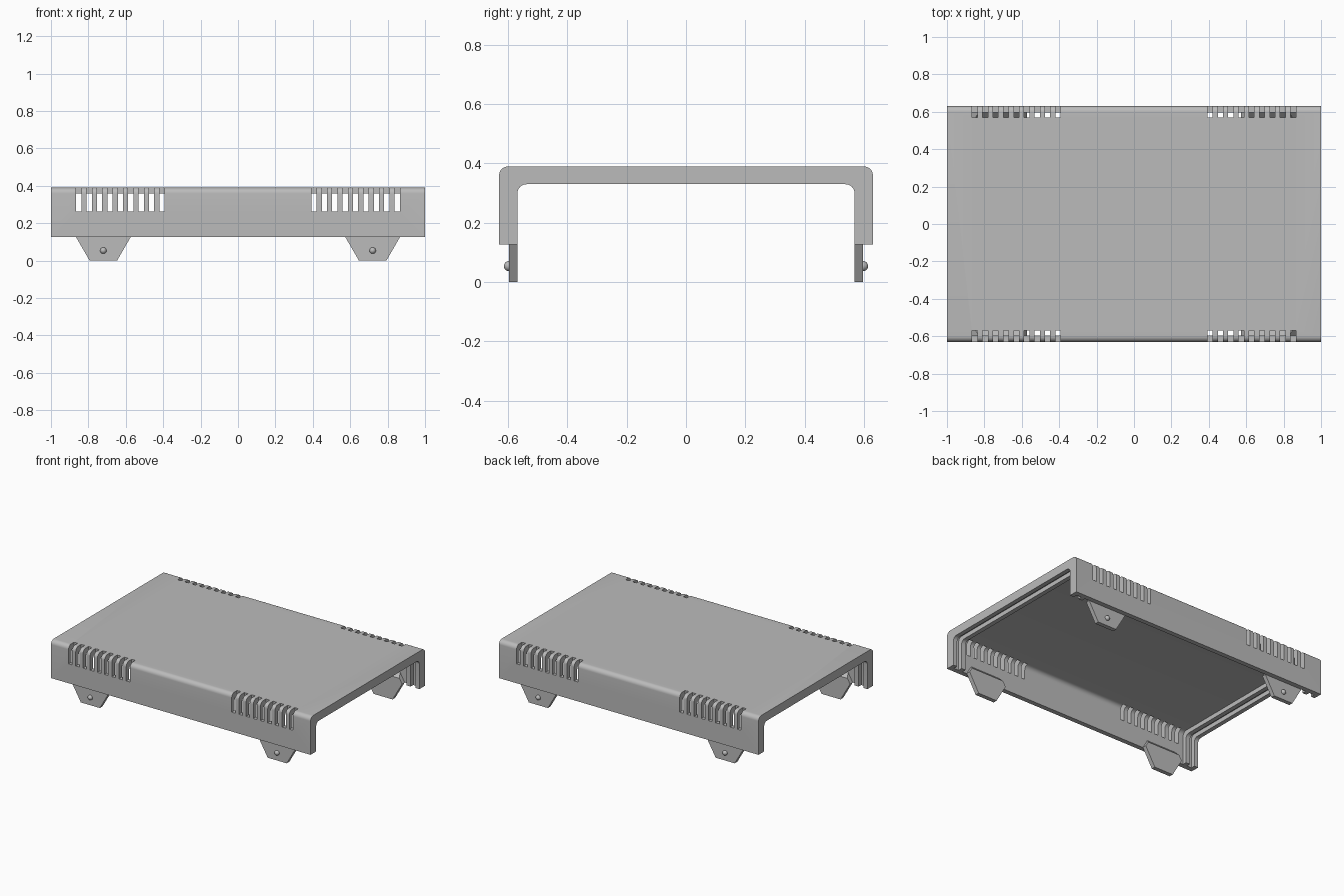
import bpy, bmesh, math
from mathutils import Vector

if "Cube" in bpy.data.objects:
    bpy.data.objects.remove(bpy.data.objects["Cube"], do_unlink=True)

grey = bpy.data.materials.new("matte grey")
grey.use_nodes = True
grey.diffuse_color = (0.5, 0.5, 0.5, 1)
grey.node_tree.nodes["Principled BSDF"].inputs["Base Color"].default_value = (0.5, 0.5, 0.5, 1)

BASE = 0.127          # lower edge of the shell walls
WALL_IN = 0.597       # inner face of the thin side walls
RIM_IN = 0.568        # inner face of the end lips and ribs


def make_object(name, bm):
    bmesh.ops.recalc_face_normals(bm, faces=bm.faces)
    mesh = bpy.data.meshes.new(name)
    bm.to_mesh(mesh)
    bm.free()
    mesh.materials.append(grey)
    obj = bpy.data.objects.new(name, mesh)
    bpy.context.collection.objects.link(obj)
    return obj


def activate(obj):
    bpy.ops.object.select_all(action='DESELECT')
    obj.select_set(True)
    bpy.context.view_layer.objects.active = obj


def smooth(obj):
    activate(obj)
    bpy.ops.object.shade_smooth_by_angle(angle=math.radians(30))


def arch(half, top, bottom, radius=0.03, steps=8):
    """Section in y and z with two rounded upper corners."""
    arc = [math.pi / 2 * i / steps for i in range(steps + 1)]
    right = [(half - radius + radius * math.cos(a),
              top - radius + radius * math.sin(a)) for a in arc]
    left = [(-y, z) for y, z in reversed(right)]
    return [(half, bottom)] + right + left + [(-half, bottom)]


def extrude(bm, points, vec):
    face = bm.faces.new([bm.verts.new(p) for p in points])
    moved = bmesh.ops.extrude_face_region(bm, geom=[face])["geom"]
    bmesh.ops.translate(bm, vec=vec, verts=[v for v in moved if isinstance(v, bmesh.types.BMVert)])


def arch_bars(name, section, spans):
    bm = bmesh.new()
    for x0, x1 in spans:
        extrude(bm, [(x0, y, z) for y, z in section], (x1 - x0, 0, 0))
    return make_object(name, bm)


def cut(obj, cutter):
    activate(obj)
    mod = obj.modifiers.new("cut", 'BOOLEAN')
    mod.operation = 'DIFFERENCE'
    mod.solver = 'EXACT'
    mod.object = cutter
    bpy.ops.object.modifier_apply(modifier=mod.name)
    bpy.data.objects.remove(cutter, do_unlink=True)


# Shell: rounded cover, open underneath and at both ends
shell = arch_bars("cover_shell", arch(0.63, 0.39, BASE), [(-1, 1)])
cut(shell, arch_bars("opening_cutter", arch(RIM_IN, 0.33, -0.1), [(-1.1, 1.1)]))

# Cavity and panel grooves, leaving an end lip and a rib at each end
cut(shell, arch_bars("cavity_cutter", arch(WALL_IN, 0.36, -0.1),
                     [(-0.97, -0.933), (-0.902, 0.902), (0.933, 0.97)]))

# Vent slots wrapping over the upper edges
bm = bmesh.new()
for sx in (-1, 1):
    for sy in (-1, 1):
        for i in range(9):
            x = sx * (0.851 - 0.0556 * i)
            ring = [(x + dx, sy * 0.57, z) for dx, z in
                    ((-0.014, 0.262), (0.014, 0.262), (0.014, 0.45), (-0.014, 0.45))]
            extrude(bm, ring, (0, sy * 0.1, 0))
cut(shell, make_object("vent_cutter", bm))
smooth(shell)

# Fixing tabs with a round stud, one near each corner
for sx, side in ((-1, "right"), (1, "left")):
    for sy, end in ((-1, "front"), (1, "back")):
        bm = bmesh.new()
        r = BASE / math.sin(math.pi / 3)
        hexagon = [(sx * 0.72 + r * math.cos(k * math.pi / 3), sy * RIM_IN,
                    BASE + r * math.sin(k * math.pi / 3)) for k in range(6)]
        extrude(bm, hexagon, (0, sy * (WALL_IN - RIM_IN), 0))
        # Slanted upper edge facing inward
        cutres = bmesh.ops.bisect_plane(
            bm, geom=bm.verts[:] + bm.edges[:] + bm.faces[:],
            plane_co=(0, sy * WALL_IN, 0.19), plane_no=Vector((0, -sy, 1)), clear_outer=True)
        edges = [e for e in cutres["geom_cut"] if isinstance(e, bmesh.types.BMEdge)]
        bmesh.ops.holes_fill(bm, edges=edges)
        make_object(f"{end}_{side}_tab", bm)

        bm = bmesh.new()
        bmesh.ops.create_uvsphere(bm, u_segments=24, v_segments=12, radius=0.017)
        bmesh.ops.translate(bm, vec=(sx * 0.72, sy * WALL_IN, 0.054), verts=bm.verts)
        smooth(make_object(f"{end}_{side}_stud", bm))
